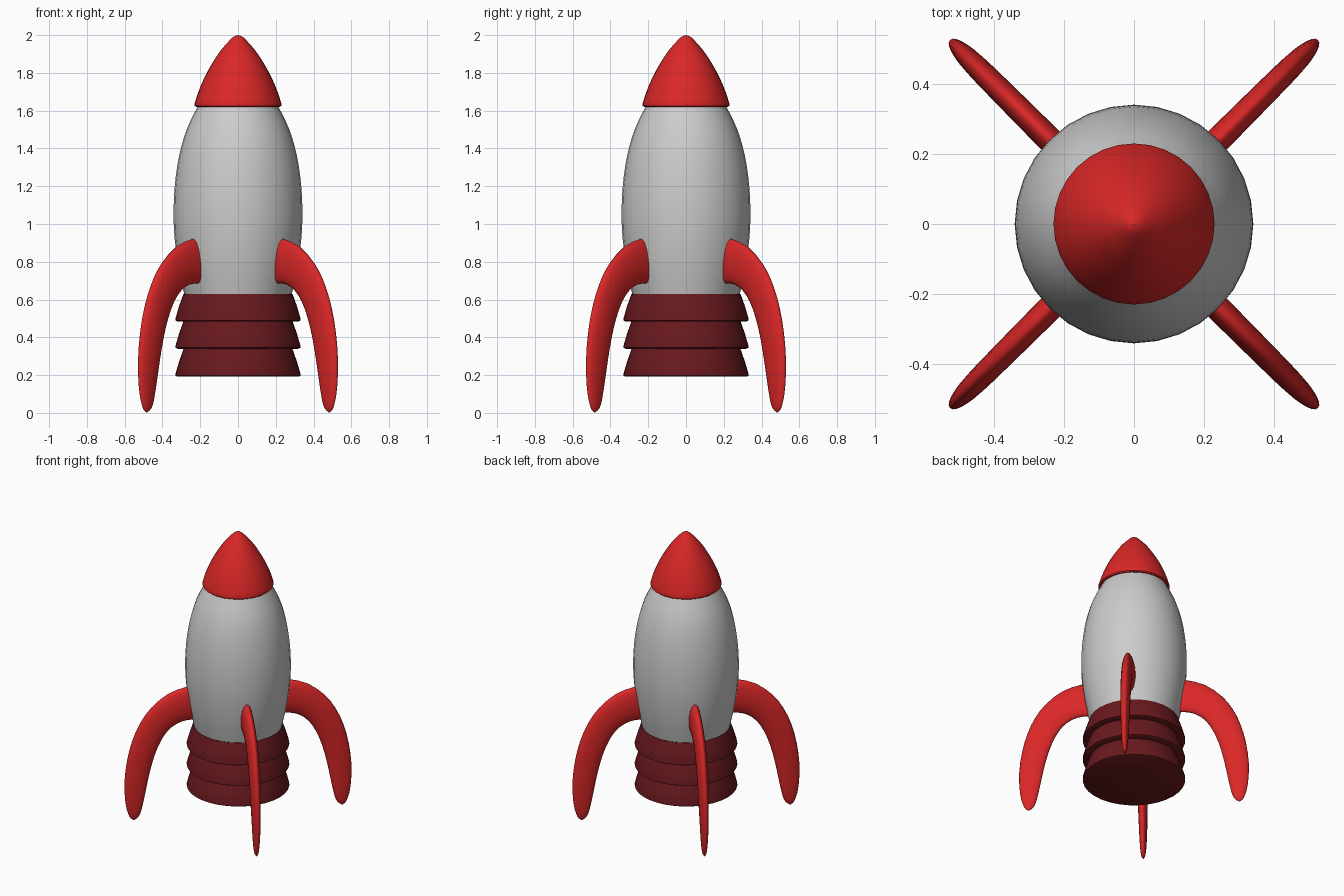
import bpy, bmesh, math

if "Cube" in bpy.data.objects:
    bpy.data.objects.remove(bpy.data.objects["Cube"])

SIDES = 32


def material(name, rgb):
    m = bpy.data.materials.new(name)
    m.diffuse_color = (*rgb, 1)
    m.use_nodes = True
    m.node_tree.nodes["Principled BSDF"].inputs["Base Color"].default_value = m.diffuse_color
    return m


red = material("red", (0.7, 0.02, 0.02))
dark_red = material("dark_red", (0.14, 0.01, 0.013))


def spline(pts, steps):
    """Catmull-Rom interpolation of tuples of any length."""
    out = []
    for i in range(len(pts) - 1):
        a, b, c, d = (pts[max(0, min(len(pts) - 1, i + k))] for k in (-1, 0, 1, 2))
        for s in range(steps):
            t = s / steps
            out.append(tuple(
                0.5 * (2 * q + (r - p) * t + (2 * p - 5 * q + 4 * r - w) * t * t
                       + (3 * q - p - 3 * r + w) * t ** 3)
                for p, q, r, w in zip(a, b, c, d)))
    return out + [tuple(pts[-1])]


def loft(name, rings, mat=None, cap_start=True, cap_end=True, angle=35):
    """Skin a list of equal-sized vertex rings."""
    bm = bmesh.new()
    vs = [[bm.verts.new(p) for p in ring] for ring in rings]
    n = len(vs[0])
    for lo, hi in zip(vs, vs[1:]):
        for i in range(n):
            j = (i + 1) % n
            bm.faces.new((lo[i], lo[j], hi[j], hi[i]))
    if cap_start:
        bm.faces.new(vs[0][::-1])
    if cap_end:
        bm.faces.new(vs[-1])
    bmesh.ops.remove_doubles(bm, verts=bm.verts, dist=1e-5)
    bmesh.ops.recalc_face_normals(bm, faces=bm.faces)
    me = bpy.data.meshes.new(name)
    bm.to_mesh(me)
    bm.free()
    ob = bpy.data.objects.new(name, me)
    bpy.context.collection.objects.link(ob)
    if mat:
        me.materials.append(mat)
    bpy.ops.object.select_all(action='DESELECT')
    ob.select_set(True)
    bpy.context.view_layer.objects.active = ob
    bpy.ops.object.shade_smooth_by_angle(angle=math.radians(angle))
    return ob


def circle(r, z):
    return [(r * math.cos(a), r * math.sin(a), z)
            for a in (2 * math.pi * i / SIDES for i in range(SIDES))]


def lathe(name, profile, mat=None, **kw):
    return loft(name, [circle(r, z) for r, z in profile], mat, **kw)


# hull
hull = [(0.283, 0.62), (0.315, 0.77), (0.335, 0.92), (0.341, 1.05), (0.335, 1.2),
        (0.312, 1.36), (0.272, 1.5), (0.212, 1.625)]
lathe("hull", spline(hull, 3), cap_start=False, cap_end=False)

# nose cone with a small rounded rim
nose = [(0.23, 1.636), (0.206, 1.71), (0.16, 1.81), (0.098, 1.91), (0.04, 1.977),
        (0.018, 1.995)]
lathe("nose_cone", [(0.19, 1.62), (0.222, 1.62), (0.229, 1.626)] + spline(nose, 3)
      + [(0.0001, 2.0)], red, cap_end=False)

# three stacked flared engine rings
engine = []
for bottom, top in ((0.192, 0.337), (0.34, 0.485), (0.485, 0.63)):
    engine += [(0.322, bottom), (0.331, bottom + 0.005), (0.331, bottom + 0.015),
               (0.312, bottom + 0.08), (0.289, top)]
lathe("engine_rings", engine, dark_red)

# curved fins: outer r, outer z, inner r, inner z, half thickness
fin = [(0.24, 0.925, 0.24, 0.685, 0.037), (0.34, 0.921, 0.33, 0.685, 0.037),
       (0.46, 0.88, 0.40, 0.665, 0.036), (0.57, 0.79, 0.463, 0.615, 0.035),
       (0.64, 0.69, 0.51, 0.54, 0.034), (0.69, 0.575, 0.548, 0.445, 0.033),
       (0.725, 0.44, 0.58, 0.325, 0.031), (0.744, 0.28, 0.605, 0.20, 0.027),
       (0.738, 0.13, 0.625, 0.10, 0.022), (0.72, 0.05, 0.642, 0.04, 0.016),
       (0.704, 0.016, 0.663, 0.013, 0.009), (0.684, 0.001, 0.684, 0.001, 0.0)]
stations = spline(fin, 2)


def fin_section(ro, zo, ri, zi, t, turn, n=20):
    ring = []
    for k in range(n):
        a = 2 * math.pi * k / n
        u = 0.5 + 0.5 * math.cos(a)
        r, y, z = ri + (ro - ri) * u, t * math.sin(a), zi + (zo - zi) * u
        ring.append((r * math.cos(turn) - y * math.sin(turn),
                     r * math.sin(turn) + y * math.cos(turn), max(z, 0)))
    return ring


for i, name in enumerate(("back_right", "back_left", "front_left", "front_right")):
    turn = math.radians(45 + 90 * i)
    loft("fin_" + name, [fin_section(*s, turn) for s in stations], red,
         cap_end=False, angle=60)
